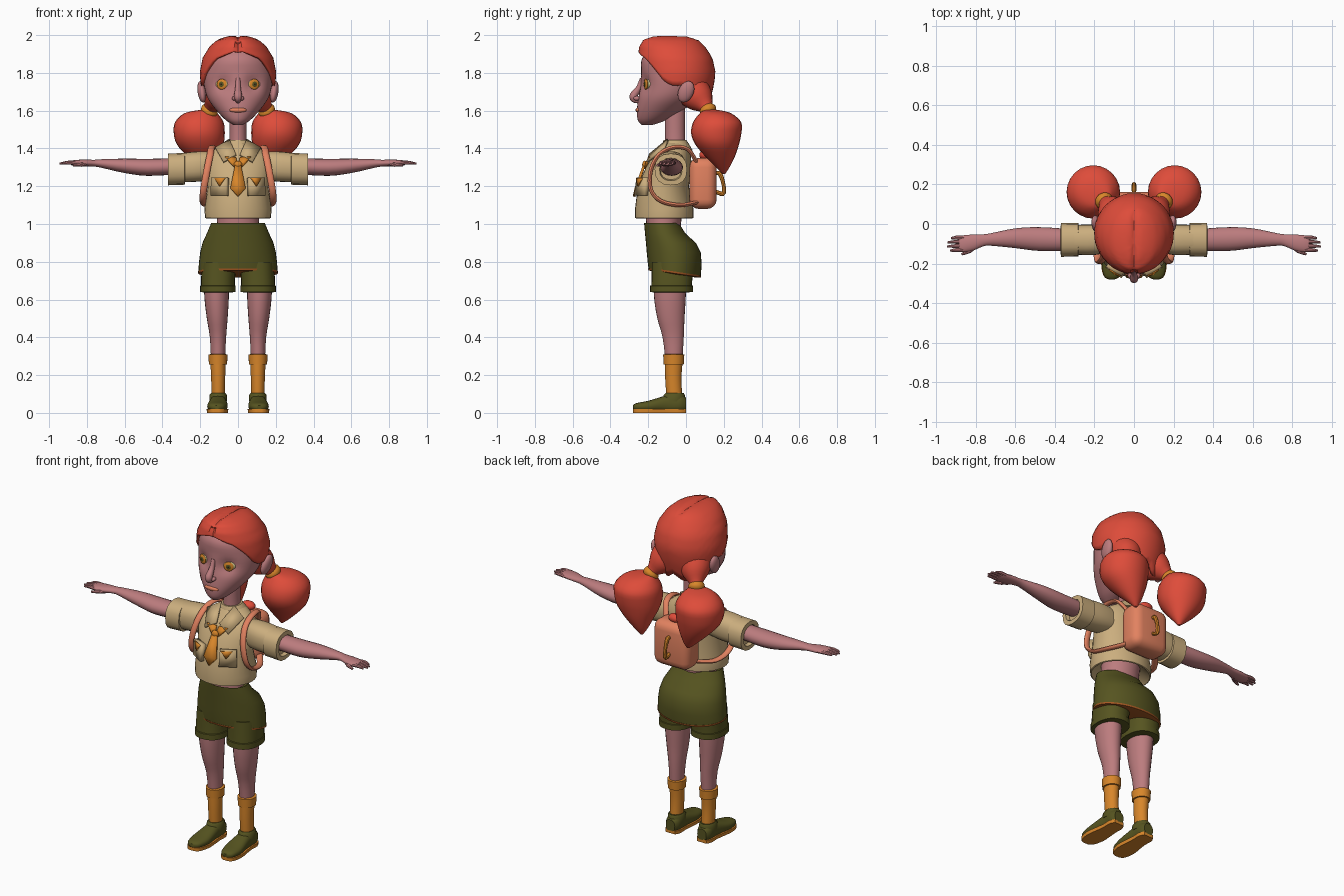
import bpy, bmesh, math
from mathutils import Vector, Matrix


def material(name, r, g, b):
    m = bpy.data.materials.new(name)
    m.diffuse_color = [(c / 255 / 12.92 if c < 11 else ((c / 255 + .055) / 1.055) ** 2.4)
                       for c in (r, g, b)] + [1]
    return m


HAIR = material("red_hair", 222, 76, 58)
SKIN = material("rose_skin", 188, 124, 126)
BEIGE = material("beige_cloth", 203, 174, 126)
OLIVE = material("olive_cloth", 86, 84, 32)
ORANGE = material("orange_cloth", 216, 134, 42)
SALMON = material("salmon_canvas", 226, 130, 96)
BROWN = material("brown_trim", 165, 88, 34)
CREAM = material("eye_cream", 206, 198, 140)
DARK = material("pupil_dark", 45, 28, 24)


def finish(name, bm, mat, sym=False, angle=40):
    """Turn a bmesh into a shaded object, mirrored across x if asked."""
    bmesh.ops.recalc_face_normals(bm, faces=bm.faces)
    me = bpy.data.meshes.new(name)
    bm.to_mesh(me)
    bm.free()
    me.materials.append(mat)
    ob = bpy.data.objects.new(name, me)
    bpy.context.collection.objects.link(ob)
    bpy.ops.object.select_all(action='DESELECT')
    ob.select_set(True)
    bpy.context.view_layer.objects.active = ob
    bpy.ops.object.shade_smooth_by_angle(angle=math.radians(angle))
    if sym:
        ob.modifiers.new("mirror", 'MIRROR').use_mirror_merge = False
    return ob


def spline(rows, k):
    """Resample rows of numbers with a Catmull-Rom curve."""
    out = []
    for i in range(len(rows) - 1):
        a, b, c, d = (rows[max(0, min(len(rows) - 1, i + j))] for j in (-1, 0, 1, 2))
        for s in range(k):
            t = s / k
            out.append([q + .5 * t * (r - p + t * (2 * p - 5 * q + 4 * r - w + t * (3 * (q - r) + w - p)))
                        for p, q, r, w in zip(a, b, c, d)])
    return out + [list(rows[-1])]


def skin_rings(name, mat, rings, n, p=2, sym=False, shape=None, angle=40):
    """Bridge superelliptic rings given as (centre, u, v) and cap the ends."""
    bm = bmesh.new()
    loops = []
    for c, u, v in rings:
        loop = []
        for i in range(n):
            a = 2 * math.pi * i / n
            ca, sa = math.cos(a), math.sin(a)
            co = c + u * math.copysign(abs(ca) ** (2 / p), ca) + v * math.copysign(abs(sa) ** (2 / p), sa)
            loop.append(bm.verts.new(shape(co) if shape else co))
        loops.append(loop)
    for a, b in zip(loops, loops[1:]):
        for i in range(n):
            bm.faces.new((a[i], a[(i + 1) % n], b[(i + 1) % n], b[i]))
    bm.faces.new(loops[0])
    bm.faces.new(loops[-1])
    return finish(name, bm, mat, sym, angle)


def loft(name, mat, axis, rows, k=3, n=24, **kw):
    """Rows: position on axis, two centre coordinates, two radii."""
    o = {'x': (1, 2, 0), 'y': (0, 2, 1), 'z': (0, 1, 2)}[axis]
    e = [Vector([float(i == j) for j in range(3)]) for i in range(3)]
    rings = [(e[o[2]] * t + e[o[0]] * a + e[o[1]] * b, e[o[0]] * max(r, .002), e[o[1]] * max(q, .002))
             for t, a, b, r, q in spline(rows, k)]
    return skin_rings(name, mat, rings, n, **kw)


def tube(name, mat, pts, k=4, n=12, flat=1, **kw):
    """Round or flattened tube through points (x, y, z, radius)."""
    pts = spline(pts, k)
    rings = []
    for i, q in enumerate(pts):
        t = (Vector(pts[min(i + 1, len(pts) - 1)][:3]) - Vector(pts[max(i - 1, 0)][:3])).normalized()
        ref = Vector((0, 0, 1)) if abs(t.x) > .75 else Vector((1, 0, 0))
        u = (ref - t * ref.dot(t)).normalized()
        rings.append((Vector(q[:3]), u * q[3], t.cross(u) * q[3] * flat))
    return skin_rings(name, mat, rings, n, **kw)


def ball(name, mat, c, r, rot=(0, 0, 0), sym=False):
    bm = bmesh.new()
    bmesh.ops.create_uvsphere(bm, u_segments=20, v_segments=12, radius=1)
    m = Matrix.Translation(c)
    for ax, ang in zip('XYZ', rot):
        m = m @ Matrix.Rotation(math.radians(ang), 4, ax)
    bm.transform(m @ Matrix.Diagonal((*r, 1)))
    return finish(name, bm, mat, sym)


def plate(name, mat, pts, thick, sym=False):
    bm = bmesh.new()
    bm.faces.new([bm.verts.new(p) for p in pts])
    ob = finish(name, bm, mat, sym, 20)
    mod = ob.modifiers.new("thickness", 'SOLIDIFY')
    mod.thickness, mod.offset = thick, 0
    return ob


# Head with shallow eye sockets, nose, lips, ears, neck
def sockets(co):
    if co.y < -.1:
        co.y += .025 * math.exp(-((abs(co.x) - .08) / .04) ** 2 - ((co.z - 1.74) / .04) ** 2)
    return co


loft("head", SKIN, 'z', [(1.525, 0, -.205, .025, .03), (1.55, 0, -.18, .065, .075), (1.6, 0, -.14, .113, .12),
     (1.66, 0, -.1, .157, .153), (1.72, 0, -.075, .177, .168), (1.8, 0, -.062, .183, .175),
     (1.88, 0, -.066, .16, .165), (1.95, 0, -.07, .09, .09)], k=4, n=48, shape=sockets)
tube("nose", SKIN, [(0, -.232, 1.77, .012), (0, -.25, 1.72, .015), (0, -.277, 1.68, .021),
     (0, -.275, 1.66, .017), (0, -.25, 1.65, .012)])
ball("nostril", SKIN, (.019, -.26, 1.665), (.013, .018, .012), sym=True)
ball("lips", SALMON, (0, -.252, 1.603), (.046, .015, .014))
ball("ear", SKIN, (.192, 0, 1.7), (.022, .04, .06), (-25, 8, 0), True)
loft("neck", SKIN, 'z', [(1.38, 0, -.055, .055, .06), (1.45, 0, -.058, .045, .052), (1.62, 0, -.06, .047, .055)])

# Eyes built up from thin discs
tilt = math.radians(20)
for part, mat, r, h, d in (("eyeball", CREAM, .044, .032, .03), ("iris_rim", ORANGE, .028, .028, .007),
                           ("iris", OLIVE, .02, .02, .0085), ("pupil", DARK, .009, .009, .0098)):
    off = 0 if part == "eyeball" else .027
    ball(part, mat, (.077 + off * math.sin(tilt), -.187 - off * math.cos(tilt), 1.74), (r, d, h), (0, 0, 20), True)

# Hair cap: dome grid whose lower edge follows the hairline
OUTLINE = [(1.58, .13, -.2, .1), (1.65, .175, -.22, .125), (1.72, .195, -.235, .145), (1.8, .203, -.25, .157),
           (1.88, .187, -.258, .14), (1.94, .15, -.25, .1), (1.975, .11, -.23, .065),
           (1.993, .06, -.18, .01), (2.0, .004, -.1, -.09)]
HAIRLINE = [(0, 1.92), (20, 1.9), (40, 1.875), (55, 1.82), (70, 1.75), (85, 1.73), (100, 1.735),
            (115, 1.68), (135, 1.6), (160, 1.6), (180, 1.64)]


def lookup(table, t):
    for a, b in zip(table, table[1:]):
        if t <= b[0]:
            f = (t - a[0]) / (b[0] - a[0])
            return [p + (q - p) * f for p, q in zip(a[1:], b[1:])]
    return table[-1][1:]


bm = bmesh.new()
N, R = 48, 16
grid = []
for i in range(N):
    a = 2 * math.pi * i / N
    low = lookup(HAIRLINE, min(i, N - i) * 360 / N)[0]
    col = []
    for j in range(R + 1):
        z = low + (2.0 - low) * math.sin(j / R * math.pi / 2)
        rx, yf, yb = lookup(OUTLINE, z)
        x, y = rx * math.sin(a), (yf + yb) / 2 - (yb - yf) / 2 * math.cos(a)
        part = .012 * math.exp(-(x / .012) ** 2) if y < .05 else 0
        col.append(bm.verts.new((x, y + part * (z < 1.97), z - part * (z > 1.9))))
    grid.append(col)
for i in range(N):
    for j in range(R):
        c, d = grid[i], grid[(i + 1) % N]
        bm.faces.new((c[j], d[j], d[j + 1], c[j + 1]))
bm.faces.new([c[R] for c in grid])
hair = finish("hair_cap", bm, HAIR)
hair.modifiers.new("thickness", 'SOLIDIFY').thickness = .015

# Pigtails with bands
tube("gathered_hair", HAIR, [(.085, .03, 1.71, .095), (.115, .075, 1.66, .075), (.145, .11, 1.615, .036),
     (.165, .135, 1.58, .03)], n=20, sym=True)
tube("hair_band", ORANGE, [(.142, .107, 1.617, .036), (.148, .113, 1.607, .045), (.154, .12, 1.595, .045),
     (.158, .126, 1.585, .036)], k=2, n=20, sym=True)
loft("pigtail", HAIR, 'z', [(1.605, .16, .13, .03, .03), (1.588, .195, .155, .085, .08), (1.54, .205, .165, .128, .127),
     (1.48, .205, .16, .135, .133), (1.42, .2, .165, .123, .115), (1.36, .185, .18, .085, .08),
     (1.3, .165, .195, .04, .035), (1.265, .155, .2, .008, .008)], sym=True)

# Shirt, sleeves, collar
loft("shirt", BEIGE, 'z', [(1.075, 0, -.115, .11, .1), (1.03, 0, -.115, .168, .148), (1.033, 0, -.115, .174, .154),
     (1.08, 0, -.115, .178, .155), (1.2, 0, -.12, .16, .135), (1.3, 0, -.09, .182, .123), (1.36, 0, -.075, .175, .1),
     (1.4, 0, -.065, .12, .078), (1.435, 0, -.058, .06, .06)], k=1, n=32, angle=50)
loft("sleeve", BEIGE, 'x', [(.1, -.075, 1.31, .06, .07), (.2, -.08, 1.305, .077, .08), (.3, -.08, 1.298, .075, .077)],
     p=2.4, sym=True)
loft("sleeve_cuff", BEIGE, 'x', [(.28, -.08, 1.292, .075, .076), (.282, -.08, 1.292, .084, .084),
     (.37, -.08, 1.289, .086, .084), (.371, -.08, 1.289, .06, .06), (.35, -.08, 1.29, .055, .055)],
     k=1, n=16, p=2.4, sym=True)
loft("collar_band", BEIGE, 'z', [(1.39, 0, -.05, .105, .085), (1.42, 0, -.055, .08, .073), (1.445, 0, -.058, .056, .06)], k=1)
plate("collar_wing", BEIGE, [(.045, -.095, 1.447), (.12, -.115, 1.402), (.077, -.205, 1.328), (.01, -.192, 1.368)], .012, True)

# Neckerchief, tie, pockets
plate("neckerchief", ORANGE, [(.07, -.192, 1.355), (.01, -.19, 1.352), (0, -.218, 1.305), (.02, -.215, 1.3)], .012, True)
ball("tie_knot", ORANGE, (0, -.218, 1.313), (.022, .014, .022))
plate("tie", ORANGE, [(-.016, -.222, 1.31), (.016, -.222, 1.31), (.04, -.265, 1.19), (0, -.275, 1.145), (-.04, -.265, 1.19)], .014)
plate("pocket", BEIGE, [(.055, -.25, 1.245), (.135, -.205, 1.245), (.138, -.207, 1.15), (.055, -.262, 1.15)], .03, True)
plate("pocket_flap", ORANGE, [(.068, -.263, 1.244), (.125, -.23, 1.244), (.098, -.254, 1.2)], .008, True)

# Arms and hands
loft("arm", SKIN, 'x', [(.33, -.08, 1.305, .055, .043), (.48, -.076, 1.3, .06, .045), (.6, -.072, 1.308, .05, .038),
     (.72, -.078, 1.32, .032, .023), (.76, -.082, 1.322, .03, .018), (.81, -.093, 1.323, .04, .018),
     (.86, -.1, 1.323, .043, .016), (.885, -.1, 1.323, .038, .011)], n=20, sym=True)
for i in range(4):
    y, tip = -.069 - .021 * i, (.925, .943, .945, .93)[i]
    tube(f"finger_{i + 1}", SKIN, [(.86, y, 1.323, .011), (.9, y, 1.325, .01), (tip, y - .003, 1.32, .005)],
         k=2, n=8, sym=True)
tube("thumb", SKIN, [(.79, -.1, 1.32, .014), (.83, -.135, 1.315, .012), (.872, -.153, 1.31, .006)], k=2, n=8, sym=True)

# Waist and shorts with a sloping hem
loft("waist", SKIN, 'z', [(.97, 0, -.12, .115, .09), (1.03, 0, -.118, .11, .095), (1.09, 0, -.115, .115, .1)])


def hem_slope(co):
    if co.z < .82:
        co.z -= .15 * max(0, co.y + .17) * min(1, (.82 - co.z) / .05)
    return co


loft("shorts_top", OLIVE, 'z', [(.99, 0, -.128, .12, .08), (1.005, 0, -.13, .142, .092), (.95, 0, -.11, .165, .107),
     (.9, 0, -.08, .188, .132), (.85, 0, -.065, .2, .143), (.8, 0, -.06, .207, .143), (.762, 0, -.06, .21, .138)],
     k=1, n=36, shape=hem_slope, angle=60)
loft("hem_trim", BROWN, 'z', [(.763, 0, -.06, .205, .135), (.765, 0, -.06, .212, .141), (.755, 0, -.06, .211, .139),
     (.75, 0, -.06, .19, .12)], k=1, n=36, shape=hem_slope)
loft("shorts_leg", OLIVE, 'z', [(.8, .1, -.068, .09, .115), (.7, .106, -.075, .09, .108), (.675, .106, -.076, .09, .108),
     (.673, .106, -.077, .094, .113), (.64, .106, -.077, .094, .113), (.638, .108, -.08, .075, .09)],
     k=1, p=2.3, sym=True)

# Legs, socks, shoes
loft("leg", SKIN, 'z', [(.7, .115, -.085, .067, .088), (.6, .113, -.085, .064, .083), (.5, .11, -.08, .055, .072),
     (.4, .106, -.068, .043, .056), (.28, .106, -.064, .037, .045)], sym=True)
loft("sock", ORANGE, 'z', [(.28, .106, -.065, .041, .048), (.18, .105, -.067, .037, .043), (.06, .105, -.06, .034, .042)], sym=True)
loft("sock_cuff", ORANGE, 'z', [(.255, .106, -.065, .042, .048), (.256, .106, -.065, .048, .053), (.308, .106, -.065, .051, .056),
     (.312, .106, -.065, .038, .046)], k=1, sym=True)
SHOE = [(-.28, .113, .03, .015, .01), (-.262, .112, .032, .04, .02), (-.2, .109, .035, .054, .029), (-.13, .106, .045, .048, .04),
        (-.08, .105, .048, .043, .05), (-.03, .105, .05, .044, .048), (0, .105, .045, .03, .035)]


def above_sole(co):
    co.z = max(co.z, .015)
    return co


def sole_slab(co):
    co.z = 0 if co.z < .034 else .02
    return co


loft("shoe", OLIVE, 'y', SHOE, p=2.4, sym=True, shape=above_sole)
loft("shoe_sole", ORANGE, 'y', [(y, x, .034, r * 1.06, .02) for y, x, z, r, h in SHOE], sym=True, shape=sole_slab)
loft("shoe_collar", OLIVE, 'z', [(.06, .105, -.065, .046, .06), (.095, .105, -.062, .046, .056), (.105, .105, -.06, .038, .048)],
     k=1, sym=True)

# Backpack with straps, handle, top knob
bm = bmesh.new()
bmesh.ops.create_cube(bm, size=1)
bm.transform(Matrix.Translation((0, .09, 1.215)) @ Matrix.Diagonal((.24, .145, .27, 1)))
bmesh.ops.bevel(bm, geom=bm.edges[:], offset=.05, segments=4, profile=.5, affect='EDGES')
finish("backpack", bm, SALMON)
tube("backpack_strap", SALMON, [(.09, .06, 1.32, .017), (.125, .01, 1.395, .018), (.14, -.07, 1.405, .018),
     (.148, -.145, 1.365, .018), (.165, -.187, 1.28, .018), (.182, -.185, 1.18, .018), (.185, -.13, 1.12, .018),
     (.165, -.03, 1.1, .018), (.1, .06, 1.115, .017)], flat=.6, sym=True)
tube("backpack_handle", ORANGE, [(0, .15, 1.175, .01), (0, .195, 1.16, .012), (0, .2, 1.2, .01), (0, .18, 1.265, .012),
     (0, .15, 1.268, .01)], n=8)
ball("backpack_knob", HAIR, (0, .1, 1.365), (.042, .03, .026))
